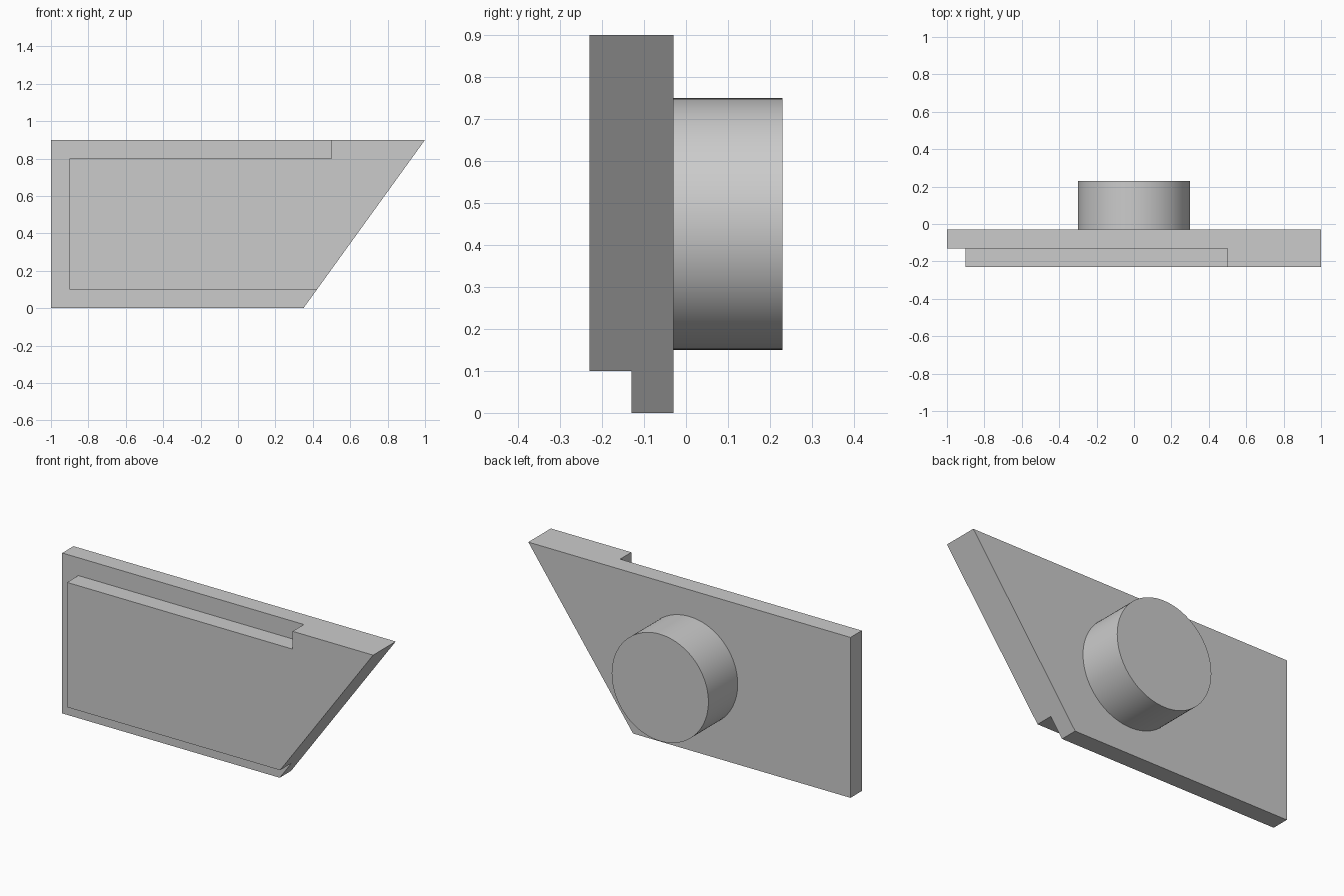
import bpy, bmesh, math

if "Cube" in bpy.data.objects:
    bpy.data.objects.remove(bpy.data.objects["Cube"])


def prism(name, outline, y0, y1):
    """Extrude an (x, z) outline from y0 to y1."""
    bm = bmesh.new()
    face = bm.faces.new([bm.verts.new((x, y0, z)) for x, z in outline])
    ext = bmesh.ops.extrude_face_region(bm, geom=[face])
    verts = [g for g in ext["geom"] if isinstance(g, bmesh.types.BMVert)]
    bmesh.ops.translate(bm, verts=verts, vec=(0, y1 - y0, 0))
    bmesh.ops.recalc_face_normals(bm, faces=bm.faces)
    mesh = bpy.data.meshes.new(name)
    bm.to_mesh(mesh)
    bm.free()
    obj = bpy.data.objects.new(name, mesh)
    bpy.context.collection.objects.link(obj)
    return obj


# Slanted plate
plate = prism("plate", [(-1, 0), (0.35, 0), (1, 0.9), (-1, 0.9)], -0.23, -0.03)

# Stepped border cut into the front along the top, left and bottom edges
cutter = prism("border_cutter", [
    (-1.1, -0.1), (0.6, -0.1), (0.6, 0.1), (-0.9, 0.1),
    (-0.9, 0.8), (0.5, 0.8), (0.5, 1.0), (-1.1, 1.0)], -0.33, -0.13)
cutter.hide_render = True
cutter.hide_viewport = True
cut = plate.modifiers.new("border_step", 'BOOLEAN')
cut.operation = 'DIFFERENCE'
cut.solver = 'EXACT'
cut.object = cutter

# Round boss on the back
bpy.ops.mesh.primitive_cylinder_add(
    vertices=96, radius=0.3, depth=0.26,
    location=(0, 0.1, 0.45), rotation=(math.pi / 2, 0, 0))
boss = bpy.context.object
boss.name = "back_boss"
bpy.ops.object.shade_smooth_by_angle(angle=math.radians(30))
